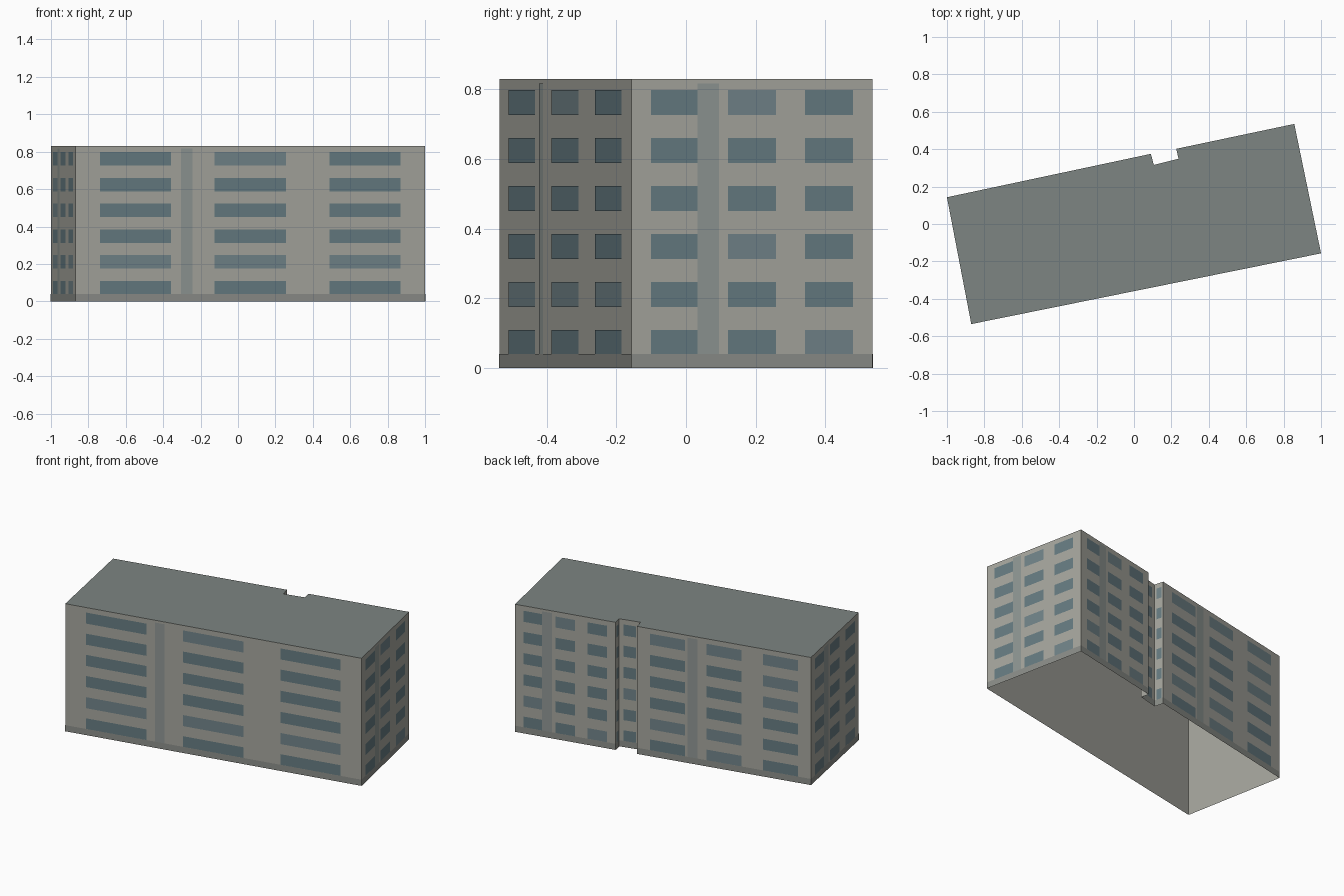
import bpy, random
from mathutils import Vector

if "Cube" in bpy.data.objects:
    bpy.data.objects.remove(bpy.data.objects["Cube"])

random.seed(4)
HEIGHT = 0.83
FLOORS = 6

# Footprint, counter-clockwise, with the small notch in the back wall
footprint = [Vector(p) for p in [
    (-1.0, 0.143), (-0.87, -0.535), (1.0, -0.157), (0.857, 0.535),
    (0.226, 0.402), (0.238, 0.349), (0.106, 0.316), (0.09, 0.375)]]


def make_object(name, quads, color):
    """One mesh object from a list of faces (each a list of points)."""
    verts, faces = [], []
    for q in quads:
        faces.append(range(len(verts), len(verts) + len(q)))
        verts.extend(q)
    mesh = bpy.data.meshes.new(name)
    mesh.from_pydata(verts, [], [list(f) for f in faces])
    obj = bpy.data.objects.new(name, mesh)
    bpy.context.collection.objects.link(obj)
    mat = bpy.data.materials.new(name + "_color")
    mat.diffuse_color = (*color, 1)
    mat.use_nodes = True
    mat.node_tree.nodes["Principled BSDF"].inputs["Base Color"].default_value = mat.diffuse_color
    mesh.materials.append(mat)
    return obj


def panel(a, b, s0, s1, z0, z1, lift=0.0):
    """Upright rectangle on wall a-b between distances s0 and s1."""
    d = (b - a).normalized()
    n = Vector((d.y, -d.x)) * lift
    p, q = a + d * s0 + n, a + d * s1 + n
    return [(p.x, p.y, z0), (q.x, q.y, z0), (q.x, q.y, z1), (p.x, p.y, z1)]


walls, plinth, strips, glass, light_glass = [], [], [], [], []
for i, a in enumerate(footprint):
    b = footprint[(i + 1) % len(footprint)]
    length = (b - a).length
    walls.append(panel(a, b, 0, length, 0, HEIGHT))
    plinth.append(panel(a, b, 0, length, 0, 0.04, 0.0015))

    # Window grid: three columns on long walls, one inside the notch
    columns = 3 if length > 0.3 else 1
    margin = min(0.015, 0.03 * length)
    cell = (length - 2 * margin) / columns
    for c in range(columns):
        mid = margin + (c + 0.5) * cell
        for f in range(FLOORS):
            z = 0.037 + f * 0.1378
            target = light_glass if random.random() < 0.2 else glass
            target.append(panel(a, b, mid - 0.31 * cell, mid + 0.31 * cell,
                                max(z, 0.04), z + 0.072, 0.001))

    # Vertical stair strip between the first two columns
    if columns == 3:
        mid = 0.319 * length
        strips.append(panel(a, b, mid - 0.031, mid + 0.031, 0.04, 0.816, 0.0015))

make_object("walls", walls, (0.38, 0.38, 0.34))
make_object("roof", [[(p.x, p.y, HEIGHT) for p in footprint]], (0.205, 0.235, 0.223))
make_object("plinth", plinth, (0.26, 0.27, 0.25))
make_object("stair_strips", strips, (0.275, 0.307, 0.295))
make_object("windows", glass, (0.133, 0.20, 0.223))
make_object("light_windows", light_glass, (0.165, 0.23, 0.25))
